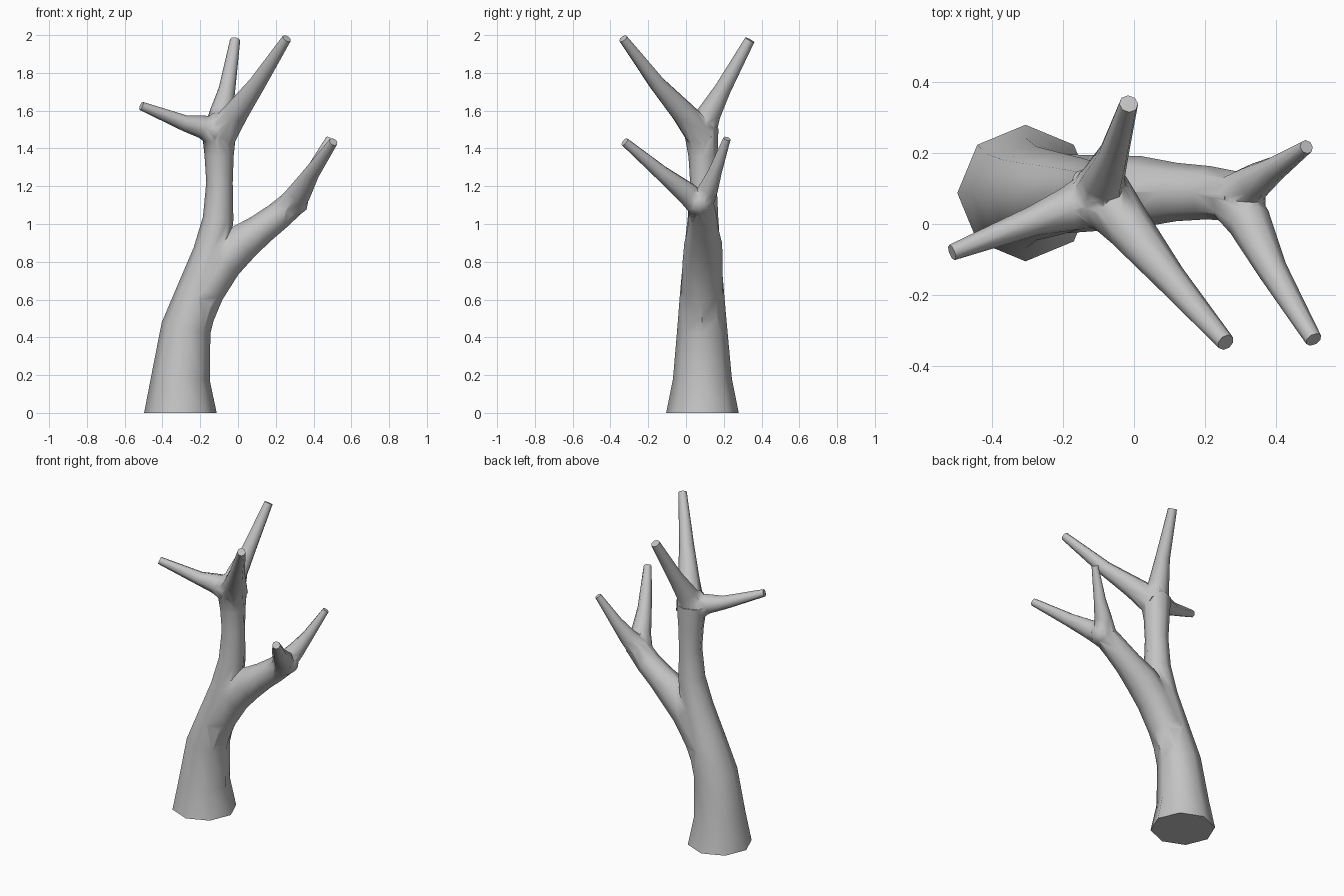
import bpy, bmesh, math
from mathutils import Vector

cube = bpy.data.objects.get("Cube")
if cube:
    bpy.data.objects.remove(cube, do_unlink=True)

SIDES = 8
bark = bpy.data.materials.new("bark grey")
bark.use_nodes = True
colour = (0.55, 0.55, 0.55, 1)
bark.diffuse_color = colour
bark.node_tree.nodes["Principled BSDF"].inputs["Base Color"].default_value = colour


def add_object(name, bm):
    bmesh.ops.recalc_face_normals(bm, faces=bm.faces)
    mesh = bpy.data.meshes.new(name)
    bm.to_mesh(mesh)
    bm.free()
    mesh.materials.append(bark)
    obj = bpy.data.objects.new(name, mesh)
    bpy.context.collection.objects.link(obj)
    return obj


def limb(name, stations):
    """Tapering eight-sided tube through (x, y, z, radius) stations."""
    bm = bmesh.new()
    pts = [Vector(s[:3]) for s in stations]
    rings = []
    for i, (p, s) in enumerate(zip(pts, stations)):
        t = Vector()
        if i > 0:
            t += (p - pts[i - 1]).normalized()
        if i < len(pts) - 1:
            t += (pts[i + 1] - p).normalized()
        t.normalize()
        u = Vector((0, 1, 0))
        u = (u - t * u.dot(t)).normalized()
        v = u.cross(t)
        angles = [math.tau * k / SIDES for k in range(SIDES)]
        rings.append([bm.verts.new(p + (u * math.cos(a) + v * math.sin(a)) * s[3])
                      for a in angles])
    for a, b in zip(rings, rings[1:]):
        for k in range(SIDES):
            n = (k + 1) % SIDES
            bm.faces.new((a[k], a[n], b[n], b[k]))
    bm.faces.new(rings[0])
    bm.faces.new(rings[-1])
    return add_object(name, bm)


def knot(name, centre, radius):
    """Rounded swelling that fills a fork."""
    bm = bmesh.new()
    bmesh.ops.create_icosphere(bm, subdivisions=2, radius=radius)
    bmesh.ops.translate(bm, verts=bm.verts, vec=centre)
    return add_object(name, bm)


# Trunk, up to the top fork
tree = limb("tree", [
    (-0.305, 0.087, 0, 0.192), (-0.305, 0.087, 0.18, 0.156),
    (-0.275, 0.086, 0.45, 0.132), (-0.213, 0.085, 0.63, 0.117),
    (-0.14, 0.086, 0.85, 0.098), (-0.105, 0.09, 1.03, 0.081),
    (-0.098, 0.092, 1.22, 0.07), (-0.1, 0.09, 1.36, 0.077),
    (-0.1, 0.08, 1.5, 0.092)])

parts = [
    # Lower bough, leaving the trunk sideways
    limb("lower_bough", [
        (-0.26, 0.084, 0.46, 0.11), (-0.18, 0.085, 0.65, 0.11),
        (-0.08, 0.088, 0.8, 0.106), (0.02, 0.091, 0.9, 0.1),
        (0.12, 0.09, 0.972, 0.082), (0.21, 0.088, 1.04, 0.075),
        (0.3, 0.075, 1.118, 0.07)]),
    limb("lower_front_branch", [
        (0.27, 0.08, 1.09, 0.071), (0.325, 0.005, 1.163, 0.062),
        (0.39, -0.13, 1.27, 0.042), (0.505, -0.325, 1.435, 0.024)]),
    limb("lower_back_branch", [
        (0.28, 0.075, 1.1, 0.069), (0.34, 0.12, 1.19, 0.052),
        (0.395, 0.155, 1.28, 0.036), (0.485, 0.217, 1.452, 0.02)]),
    # Three branches of the top fork
    limb("upper_right_branch", [
        (-0.09, 0.078, 1.475, 0.088), (-0.19, 0.04, 1.515, 0.061),
        (-0.285, 0.008, 1.535, 0.042), (-0.512, -0.08, 1.625, 0.023)]),
    limb("upper_back_branch", [
        (-0.1, 0.07, 1.47, 0.087), (-0.088, 0.125, 1.59, 0.062),
        (-0.058, 0.195, 1.715, 0.044), (-0.015, 0.338, 1.975, 0.027)]),
    limb("upper_front_branch", [
        (-0.095, 0.085, 1.47, 0.088), (-0.01, -0.015, 1.59, 0.066),
        (0.1, -0.15, 1.74, 0.045), (0.258, -0.333, 1.982, 0.025)]),
    knot("top_knot", (-0.096, 0.073, 1.507), 0.092),
    knot("lower_knot", (0.3, 0.072, 1.115), 0.074),
]

# Fuse everything into one skin
bpy.context.view_layer.objects.active = tree
for part in parts:
    mod = tree.modifiers.new("fuse", "BOOLEAN")
    mod.operation = "UNION"
    mod.solver = "EXACT"
    mod.object = part
    bpy.ops.object.modifier_apply(modifier=mod.name)
    bpy.data.objects.remove(part, do_unlink=True)

bpy.ops.object.select_all(action="DESELECT")
tree.select_set(True)
bpy.ops.object.shade_smooth_by_angle(angle=math.radians(65))
